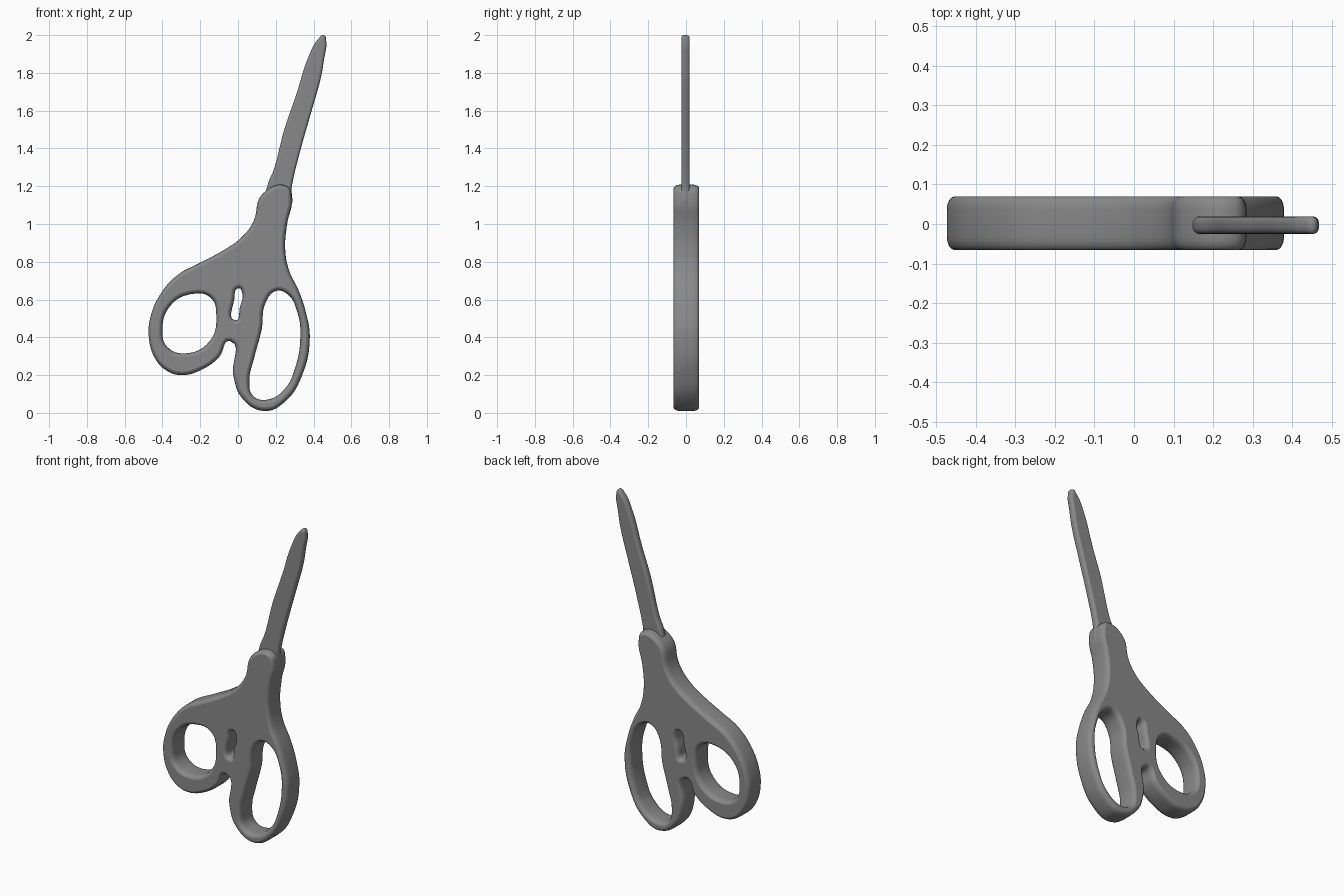
import bpy
import math

default = bpy.data.objects.get("Cube")
if default:
    bpy.data.objects.remove(default, do_unlink=True)

# Single flat grey shared by the handles and the blades
grey = bpy.data.materials.new("warm_grey")
grey.use_nodes = True
colour = (0.25, 0.25, 0.25, 1.0)
grey.diffuse_color = colour
grey.node_tree.nodes["Principled BSDF"].inputs["Base Color"].default_value = colour


def add_loop(curve, points):
    """Add one closed, smooth spline through the given (x, z) points."""
    spline = curve.splines.new("BEZIER")
    spline.bezier_points.add(len(points) - 1)
    for knot, (x, z) in zip(spline.bezier_points, points):
        knot.co = (x, z, 0)
        knot.handle_left_type = knot.handle_right_type = "AUTO"
    spline.use_cyclic_u = True
    spline.resolution_u = 6


def rounded_plate(name, loops, half_depth, rim, flatness, centre_y):
    """Turn an outline with optional holes into an upright plate with soft rims.

    The rim is rounded as an ellipse: narrow in the outline plane and
    stretched through the thickness by the flatness factor.
    """
    curve = bpy.data.curves.new(name, "CURVE")
    curve.dimensions = "2D"
    curve.fill_mode = "BOTH"
    curve.bevel_depth = rim
    curve.bevel_resolution = 3
    curve.offset = -rim
    curve.extrude = half_depth / flatness - rim
    for points in loops:
        add_loop(curve, points)
    curve.materials.append(grey)

    plate = bpy.data.objects.new(name, curve)
    bpy.context.collection.objects.link(plate)
    plate.rotation_euler.x = math.radians(90)
    plate.scale.z = flatness
    plate.location.y = centre_y

    bpy.ops.object.select_all(action="DESELECT")
    plate.select_set(True)
    bpy.context.view_layer.objects.active = plate
    bpy.ops.object.convert(target="MESH")
    bpy.ops.object.shade_smooth_by_angle(angle=math.radians(50))
    return plate


# Outer edge of both handles and the neck, running down the finger side first
handle_edge = [
    (.13, 1.16), (.08, 1.01), (.02, .93), (-.07, .865), (-.2, .795),
    (-.32, .73), (-.41, .63), (-.46, .52), (-.473, .41), (-.44, .29),
    (-.38, .225), (-.3, .2), (-.19, .23), (-.1, .295), (-.042, .38),
    (-.025, .2), (.02, .08), (.14, .01), (.25, .06), (.34, .2),
    (.38, .4), (.36, .53), (.32, .65), (.27, .755), (.25, .865),
    (.26, 1.0), (.285, 1.13), (.26, 1.2),
]

# Round thumb opening, long finger opening and the slit between the loops
thumb_hole = [
    (-.24, .63), (-.145, .61), (-.115, .52), (-.15, .38), (-.28, .315),
    (-.375, .35), (-.4, .43), (-.36, .565),
]
finger_hole = [
    (.2, .645), (.26, .63), (.315, .53), (.33, .4), (.3, .23),
    (.25, .13), (.155, .07), (.08, .09), (.06, .17), (.085, .29),
    (.125, .44), (.145, .58),
]
slit = [(.003, .66), (.023, .63), (.01, .56), (-.015, .49), (-.02, .6)]

rounded_plate("handles", [handle_edge, thumb_hole, finger_hole, slit],
              half_depth=.068, rim=.02, flatness=1.7, centre_y=.002)

# Closed blades: slightly uneven edges tapering to a blunt tip
blade_edge = [
    (.15, 1.08), (.155, 1.2), (.19, 1.29), (.245, 1.5), (.31, 1.69),
    (.375, 1.89), (.425, 1.98), (.455, 2.0), (.467, 1.97), (.455, 1.87),
    (.44, 1.78), (.39, 1.6), (.325, 1.37), (.285, 1.2), (.27, 1.08),
]
rounded_plate("blades", [blade_edge], half_depth=.022, rim=.014,
              flatness=1.2, centre_y=-.003)
